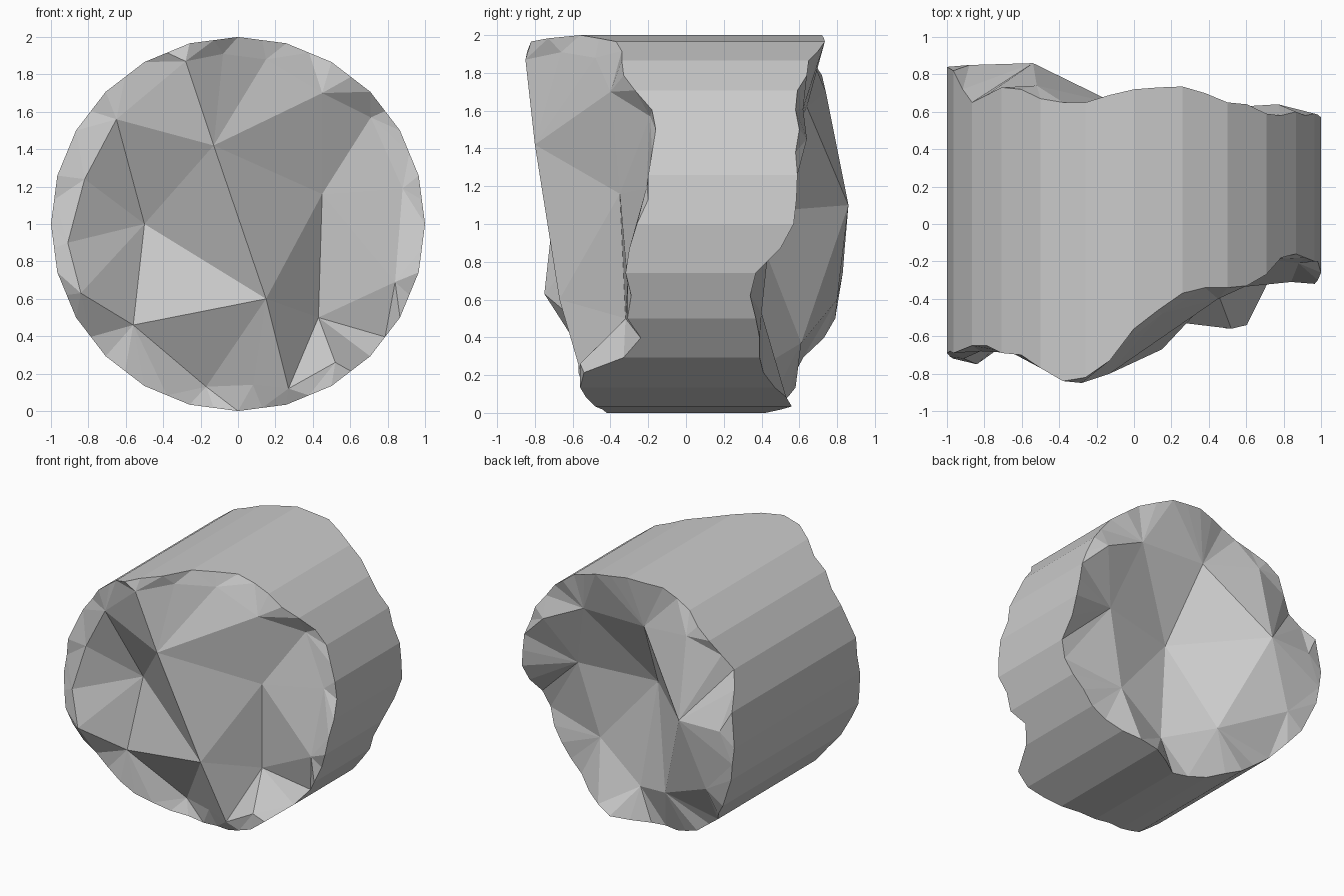
import bpy, bmesh
from math import sin, cos, radians
from mathutils import Vector
from mathutils.geometry import delaunay_2d_cdt

N = 48  # rim points: 24 corners of the outline plus one on each side

# depth (y) of each rim point, clockwise from the top as seen from the front
FRONT_RIM = [-.56, -.46, -.37, -.34, -.34, -.33, -.27, -.18, -.16, -.18, -.20, -.20,
             -.26, -.30, -.32, -.29, -.31, -.24, -.33, -.54, -.56, -.53, -.48, -.44,
             -.42, -.42, -.45, -.50, -.54, -.57, -.57, -.60, -.65, -.70, -.72, -.71,
             -.69, -.68, -.69, -.67, -.65, -.65, -.69, -.70, -.77, -.84, -.82, -.73]
BACK_RIM = [.72, .73, .735, .70, .65, .64, .59, .58, .60, .58, .59, .585,
            .57, .50, .37, .34, .37, .39, .39, .41, .47, .53, .56, .50,
            .42, .43, .48, .54, .58, .58, .62, .73, .79, .81, .83, .84,
            .84, .83, .82, .72, .65, .69, .73, .72, .67, .65, .65, .69]

# broken-face facet corners (x, y, z)
FRONT_PEAKS = [(-.13, -.80, 1.42), (.15, -.67, .60), (.45, -.35, 1.16), (.43, -.32, .50),
               (-.50, -.44, 1.0), (-.28, -.85, 1.87), (-.65, -.69, 1.56), (-.82, -.68, 1.24),
               (-.91, -.72, .90), (-.84, -.75, .63), (-.56, -.55, .46), (-.17, -.38, .13),
               (.08, -.47, .14), (.27, -.53, .12), (.52, -.56, .26), (.45, -.40, 1.70),
               (.71, -.19, 1.57), (.15, -.48, 1.88), (-.08, -.66, 1.91), (.88, -.21, 1.19),
               (.84, -.31, .69)]
BACK_PEAKS = [(0, .34, 1.06), (-.54, .86, 1.10), (-.09, .64, 1.62), (.44, .62, 1.61),
              (.77, .64, 1.45), (.60, .46, 1.09), (.45, .40, .53), (-.25, .61, .37),
              (-.52, .74, 1.70), (-.88, .85, 1.10), (-.73, .80, .60), (.10, .41, .25)]


def rim_xz(i):
    r = 1.0 if i % 2 == 0 else cos(radians(7.5))
    t = radians(i * 360 / N)
    return r * sin(t), 1 + r * cos(t)


def broken_face(bm, rim, peaks):
    """Triangulate a rough end between its rim and its facet corners."""
    pts = [(rim_xz(i)[0], y, rim_xz(i)[1]) for i, y in enumerate(rim)] + peaks
    verts = [bm.verts.new(p) for p in pts]
    edges = [(i, (i + 1) % N) for i in range(N)]
    flat = [Vector((p[0], p[2])) for p in pts]
    _, _, faces, orig, _, _ = delaunay_2d_cdt(flat, edges, [], 1, 1e-6)
    for f in faces:
        ids = [orig[k][0] for k in f]
        if len(set(ids)) == 3:
            bm.faces.new([verts[k] for k in ids])
    return verts[:N]


# round log-like body with two rough ends
bm = bmesh.new()
front = broken_face(bm, FRONT_RIM, FRONT_PEAKS)
back = broken_face(bm, BACK_RIM, BACK_PEAKS)
for i in range(N):
    j = (i + 1) % N
    bm.faces.new((front[i], front[j], back[j], back[i]))
bmesh.ops.recalc_face_normals(bm, faces=bm.faces)

mesh = bpy.data.meshes.new("broken_column_piece")
bm.to_mesh(mesh)
bm.free()
bpy.context.collection.objects.link(bpy.data.objects.new("broken_column_piece", mesh))
